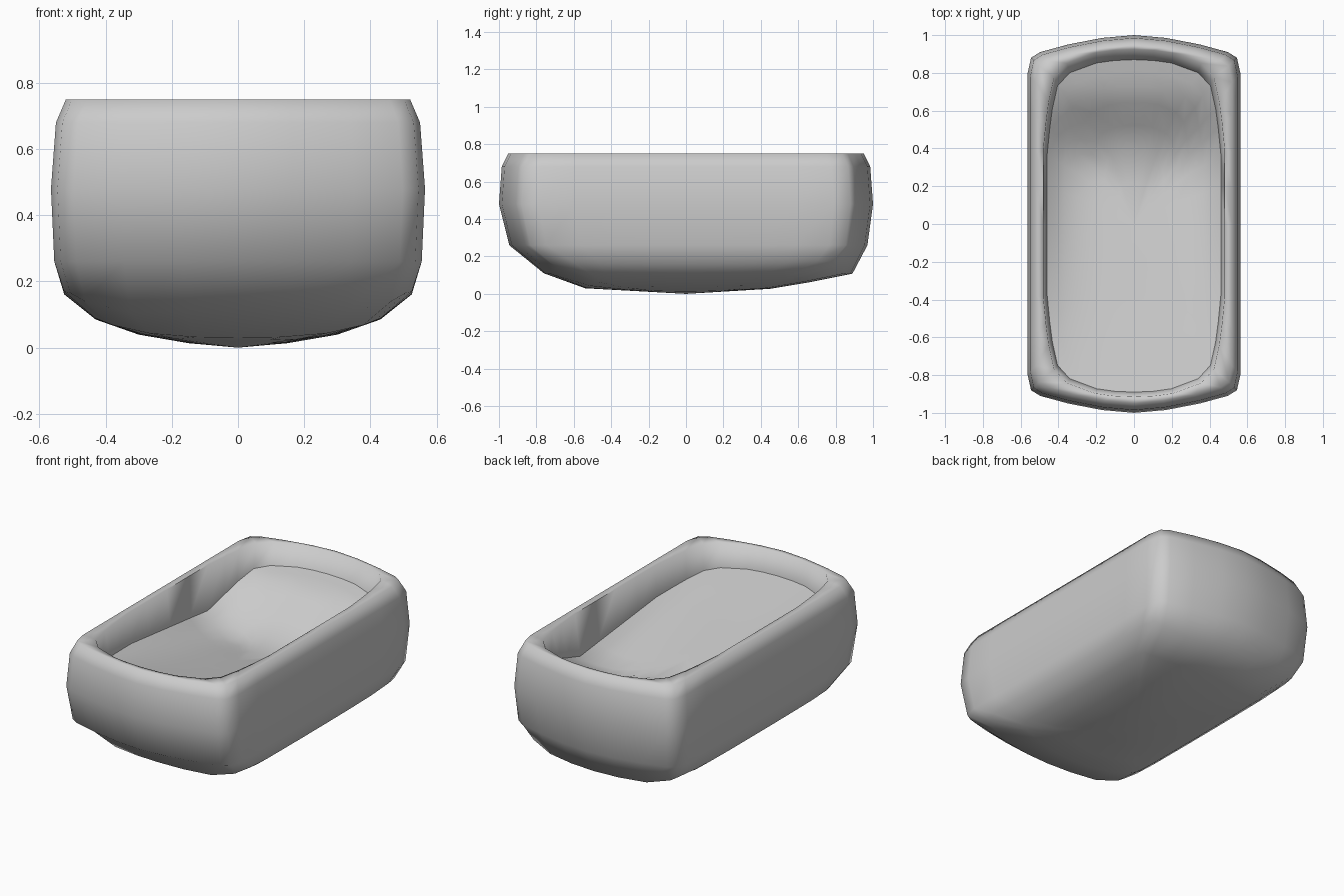
import bpy, bmesh, math

if "Cube" in bpy.data.objects:
    bpy.data.objects.remove(bpy.data.objects["Cube"])

# quarter outlines (x, y), scaled to 1, from the end centre to the side centre
OUTER = [(0, 1), (.3, .985), (.62, .95), (.88, .91), (.965, .88), (1, .79),
         (1, .6), (1, .4), (1, .2), (1, 0)]
INNER = [(0, 1), (.22, .995), (.43, .98), (.74, .92), (.88, .84), (.94, .7),
         (.97, .58), (1, .42), (1, .22), (1, 0)]


def outline(q, w, front, back):
    """Mirror a quarter outline into a full ring of (x, y)."""
    half = q + [(x, -y) for x, y in q[-2::-1]]
    full = half + [(-x, y) for x, y in half[-2:0:-1]]
    return [(x * w, y * (back if y > 0 else front)) for x, y in full]


def interp(table, v):
    if v <= table[0][0]:
        return table[0][1]
    for (a, za), (b, zb) in zip(table, table[1:]):
        if v <= b:
            t = (v - a) / (b - a)
            return za + (zb - za) * t
    return table[-1][1]


def keel_z(x, y):
    """Underside height: curved across and along."""
    fx = interp([(0, 0), (.2, .018), (.35, .05), (.43, .085), (.53, .165)], abs(x))
    fy = interp([(-.76, .11), (-.54, .03), (0, 0), (.5, .03), (.9, .11)], y)
    return math.hypot(fx, fy)


def floor_z(x, y):
    """Inside surface: gentle ramp from the front, dip, steep rise at the back."""
    mid = interp([(-.89, .62), (-.5, .54), (0, .445), (.2, .405), (.32, .39),
                  (.5, .47), (.68, .60), (.87, .64)], y)
    side = interp([(-.89, .62), (-.45, .575), (.2, .505), (.35, .48),
                   (.6, .58), (.75, .63), (.87, .64)], y)
    return mid + (side - mid) * min(1, abs(x) / .46) ** 4


def loft(name, rings, centre, angle):
    """Bridge successive rings and close the last one with a fan."""
    bm = bmesh.new()
    loops = [[bm.verts.new(p) for p in r] for r in rings]
    n = len(loops[0])
    for a, b in zip(loops, loops[1:]):
        for i in range(n):
            j = (i + 1) % n
            bm.faces.new((a[i], a[j], b[j], b[i]))
    c = bm.verts.new(centre)
    for i in range(n):
        bm.faces.new((loops[-1][i], loops[-1][(i + 1) % n], c))
    bmesh.ops.recalc_face_normals(bm, faces=bm.faces)
    me = bpy.data.meshes.new(name)
    bm.to_mesh(me)
    bm.free()
    ob = bpy.data.objects.new(name, me)
    bpy.context.collection.objects.link(ob)
    bpy.ops.object.select_all(action='DESELECT')
    ob.select_set(True)
    bpy.context.view_layer.objects.active = ob
    bpy.ops.object.shade_smooth_by_angle(angle=math.radians(angle))
    return ob


FW, FF, FB = .46, .89, .87      # floor half width, front and back reach

# outer shell: inner lip, flat rim, bulging wall, curved underside
lip = [(x, y, floor_z(x, y)) for x, y in outline(INNER, FW, FF, FB)]
rings = [lip, [(x, y, .75) for x, y in outline(INNER, .48, .915, .925)]]
for w, front, back, z in [(.52, .95, .95, .75), (.55, .985, .985, .68),
                          (.565, 1, 1, .48), (.555, .945, .97, .26)]:
    rings.append([(x, y, z) for x, y in outline(OUTER, w, front, back)])
for w, front, back in [(.525, .76, .89), (.43, .54, .66), (.3, .38, .45), (.15, .19, .22)]:
    rings.append([(x, y, keel_z(x, y)) for x, y in outline(OUTER, w, front, back)])
loft("tub_shell", rings, (0, 0, 0), 85)

# inside floor, meeting the lip
rings = [[(x, y, floor_z(x, y)) for x, y in outline(INNER, FW * a, FF * b, FB * b)]
         for a, b in [(1, 1), (.9, .93), (.8, .84), (.65, .74), (.5, .6), (.35, .45), (.18, .25)]]
floor = loft("tub_floor", rings, (0, 0, floor_z(0, 0)), 60)
if sum(p.normal.z for p in floor.data.polygons) < 0:
    floor.data.flip_normals()
